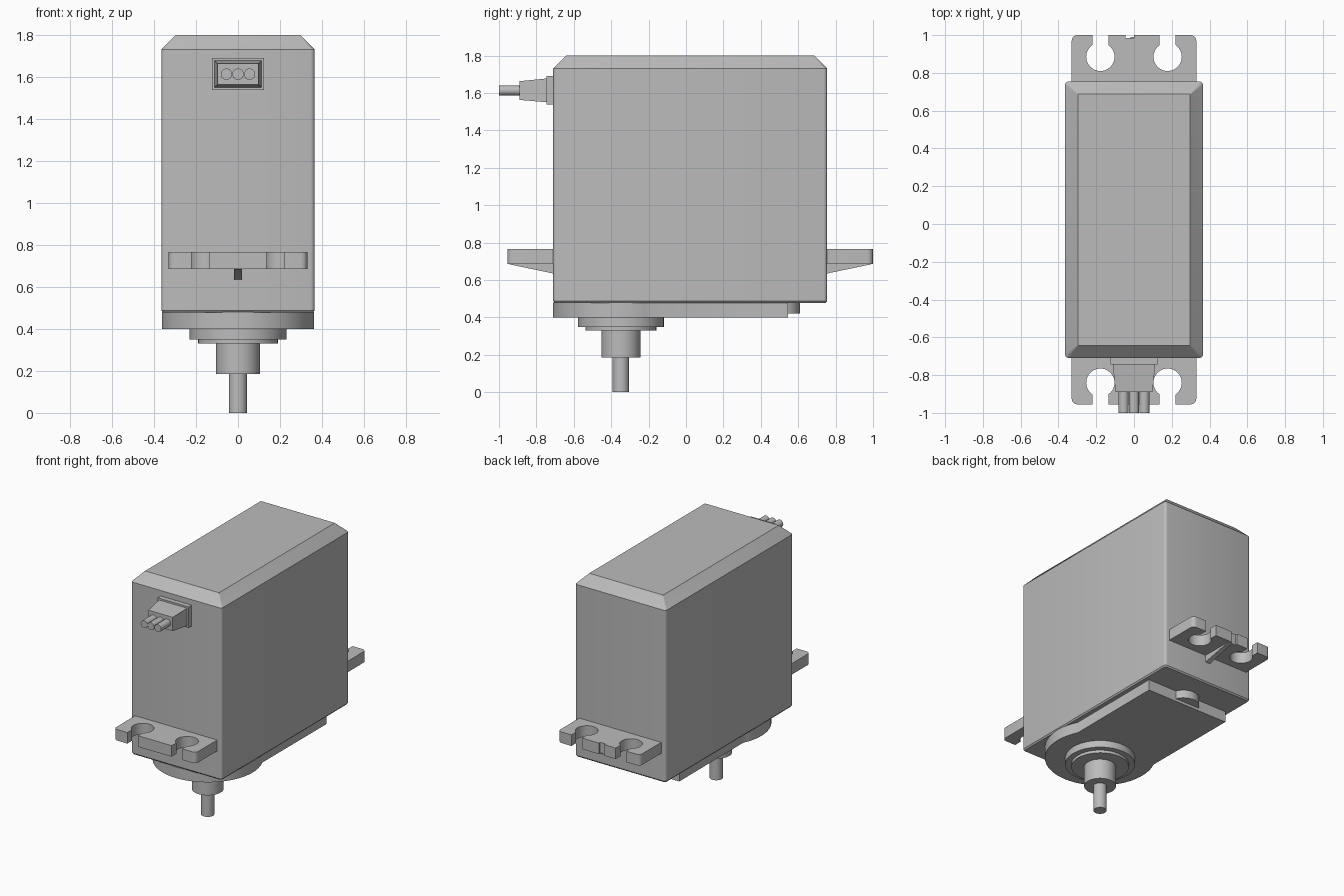
import bpy, bmesh, math

if "Cube" in bpy.data.objects:
    bpy.data.objects.remove(bpy.data.objects["Cube"])

grey = bpy.data.materials.new("plain grey")
grey.diffuse_color = (0.5, 0.5, 0.5, 1)
grey.use_nodes = True
grey.node_tree.nodes["Principled BSDF"].inputs["Base Color"].default_value = grey.diffuse_color


def loft(name, rings):
    """Skin a stack of equal-length point rings and cap both ends."""
    bm = bmesh.new()
    vs = [[bm.verts.new(p) for p in ring] for ring in rings]
    n = len(vs[0])
    for a, b in zip(vs, vs[1:]):
        for i in range(n):
            j = (i + 1) % n
            bm.faces.new((a[i], a[j], b[j], b[i]))
    bm.faces.new(vs[0][::-1])
    bm.faces.new(vs[-1])
    bmesh.ops.recalc_face_normals(bm, faces=bm.faces)
    me = bpy.data.meshes.new(name)
    bm.to_mesh(me)
    bm.free()
    me.materials.append(grey)
    me.shade_smooth()
    me.set_sharp_from_angle(angle=math.radians(30))
    ob = bpy.data.objects.new(name, me)
    bpy.context.collection.objects.link(ob)
    return ob


def prism(name, outline, z0, z1):
    return loft(name, [[(x, y, z) for x, y in outline] for z in (z0, z1)])


def arc(cx, cy, r, a0, a1, n):
    return [(cx + r * math.cos(math.radians(a0 + (a1 - a0) * i / n)),
             cy + r * math.sin(math.radians(a0 + (a1 - a0) * i / n)))
            for i in range(n + 1)]


def circle(cx, cy, r, n=40):
    return arc(cx, cy, r, 0, 360, n)[:-1]


def rounded(x0, x1, y0, y1, r):
    return (arc(x1 - r, y1 - r, r, 0, 90, 4) + arc(x0 + r, y1 - r, r, 90, 180, 4)
            + arc(x0 + r, y0 + r, r, 180, 270, 4) + arc(x1 - r, y0 + r, r, 270, 360, 4))


# Main case: softened lower edge, chamfered upper edge
def case_ring(inset, r, z):
    return [(x, y, z) for x, y in rounded(-0.365 + inset, 0.365 - inset,
                                          -0.71 + inset, 0.755 - inset, r)]


loft("case", [case_ring(0.008, 0.015, 0.478), case_ring(0, 0.02, 0.488),
              case_ring(0, 0.02, 1.73), case_ring(0.068, 0.002, 1.8)])

# Gear cover: round front that runs into a straight plate, plus end boss
SY = -0.348
plate = [(0.328, 0.545), (-0.328, 0.545)] + arc(0, SY, 0.363, 154, 386, 48)
prism("gear_cover", plate, 0.40, 0.48)
prism("cover_boss", circle(0, 0.505, 0.105), 0.42, 0.48)

# Output shaft stack
for name, r, z0, z1 in (("bearing_ring", 0.23, 0.35, 0.40),
                        ("bearing_step", 0.19, 0.33, 0.35),
                        ("shaft_collar", 0.105, 0.185, 0.33),
                        ("output_shaft", 0.044, 0.0, 0.185)):
    prism(name, circle(0, SY, r), z0, z1)


# Mounting ears with keyhole slots; s = +1 back, -1 front
def ear(name, s, root, depth, notch):
    half = math.degrees(math.asin(0.043 / 0.075))
    right = ([(0.33, -0.02)] + arc(0.30, depth - 0.03, 0.03, 0, 90, 5)
             + [(0.221, depth)]
             + arc(0.178, 0.13, 0.075, 90 - half, -270 + half, 28)
             + [(0.135, depth)])
    cut = [(0, depth), (0, depth - 0.015), (-0.045, depth - 0.015),
           (-0.045, depth)] if notch else []
    outline = right + cut + [(-x, y) for x, y in reversed(right)]
    prism(name, [(x, root + s * y) for x, y in outline], 0.685, 0.765)
    # Triangular stiffening rib below the ear
    tri = [(-0.02, 0.62), (-0.02, 0.69), (depth - 0.01, 0.69), (depth - 0.01, 0.684), (0, 0.635)]
    loft(name + "_rib", [[(x, root + s * y, z) for y, z in tri]
                         for x in (-0.018, 0.018)])


ear("back_ear", 1, 0.755, 0.245, True)
ear("front_ear", -1, -0.71, 0.245, False)


# Cable strain relief and three wires
def slab(hx, z0, z1, y):
    return [(-hx, y, z0), (hx, y, z0), (hx, y, z1), (-hx, y, z1)]


loft("cable_flange", [slab(0.125, 1.538, 1.69, -0.70), slab(0.125, 1.538, 1.69, -0.745)])
loft("cable_boot", [slab(0.113, 1.55, 1.678, -0.74), slab(0.098, 1.563, 1.663, -0.89)])
for i, x in enumerate((-0.055, 0, 0.055)):
    loft(f"wire_{i + 1}", [[(px, y, pz) for px, pz in circle(x, 1.613, 0.027, 20)]
                           for y in (-0.88, -1.0)])
